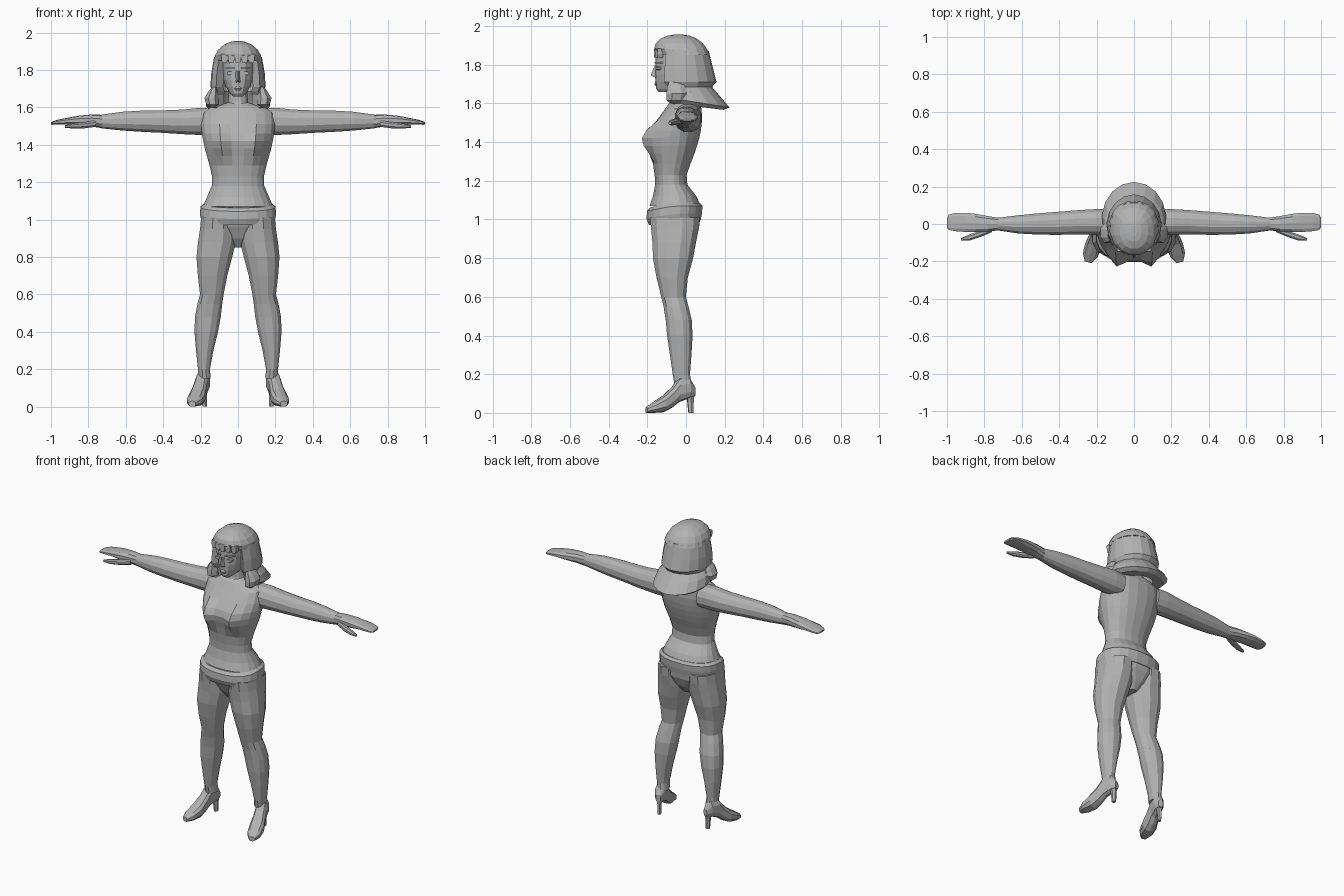
import bpy, bmesh
from math import sin, cos, pi, radians, exp, copysign
from mathutils import Vector

grey = bpy.data.materials.new("plain_grey")
grey.diffuse_color = (0.45, 0.45, 0.45, 1)


def loft(name, rings, mirror=False):
    """Bridge closed rings of equal length, cap both ends."""
    bm = bmesh.new()
    loops = [[bm.verts.new(p) for p in r] for r in rings]
    for a, b in zip(loops, loops[1:]):
        for i in range(len(a)):
            j = (i + 1) % len(a)
            bm.faces.new((a[i], a[j], b[j], b[i]))
    bm.faces.new(loops[0])
    bm.faces.new(loops[-1])
    bmesh.ops.recalc_face_normals(bm, faces=bm.faces)
    me = bpy.data.meshes.new(name)
    bm.to_mesh(me)
    bm.free()
    me.materials.append(grey)
    ob = bpy.data.objects.new(name, me)
    bpy.context.collection.objects.link(ob)
    if mirror:
        ob.modifiers.new("mirror", 'MIRROR').use_mirror_merge = False
    return ob


def spow(v, p):
    return copysign(abs(v) ** p, v)


def oval(n, lo_a, hi_a, lo_b, hi_b, p=0.9):
    """Rounded section filling the box lo..hi on two axes."""
    out = []
    for i in range(n):
        t = 2 * pi * (i + 0.5) / n
        out.append(((lo_a + hi_a) / 2 + (hi_a - lo_a) / 2 * spow(cos(t), p),
                    (lo_b + hi_b) / 2 + (hi_b - lo_b) / 2 * spow(sin(t), p)))
    return out


def flat_ring(z, x0, x1, y0, y1, n=12, p=0.9):
    return [(x, y, z) for x, y in oval(n, x0, x1, y0, y1, p)]


# Torso: height, half width, front, back, bust depth
torso = [(1.625, .06, -.06, .05, 0), (1.605, .14, -.085, .068, 0),
         (1.57, .195, -.11, .082, 0), (1.51, .2, -.15, .084, .012),
         (1.46, .195, -.178, .078, .04), (1.42, .188, -.185, .07, .056),
         (1.38, .18, -.18, .058, .05), (1.34, .168, -.177, .045, .025),
         (1.29, .154, -.172, .025, 0), (1.23, .14, -.163, .004, 0),
         (1.18, .142, -.16, .008, 0), (1.12, .168, -.172, .055, 0),
         (1.07, .19, -.19, .078, 0)]
rings = []
for z, w, f, b, bust in torso:
    rings.append([(x, y - (bust * exp(-((abs(x) - .09) / .05) ** 2) if y < -.06 else 0), z)
                  for x, y, z in flat_ring(z, -w, w, f, b, 20)])
loft("torso", rings)

# Hip band with a lip, dipping at the front
band = [(1.085, .186, -.186, .074), (1.07, .203, -.203, .087),
        (1.03, .205, -.206, .084), (.995, .197, -.193, .077)]
loft("hip_band", [[(x, y, z + (.18 * min(0, y + .06))) for x, y, z in
                   flat_ring(z, -w, w, f, b, 20, .85)] for z, w, f, b in band])
pelvis = [(1.02, .195, -.19, .077), (.96, .19, -.17, .07),
          (.9, .1, -.14, .045), (.85, .03, -.1, .01)]
loft("pelvis", [flat_ring(z, -w, w, f, b, 16) for z, w, f, b in pelvis])

# Legs: height, inner x, outer x, front, back
legs = [(1.01, .012, .2, -.19, .076), (.95, .008, .206, -.184, .07),
        (.88, .008, .217, -.177, .055), (.8, .028, .225, -.174, .04),
        (.7, .055, .217, -.155, .012), (.6, .075, .205, -.13, .001),
        (.55, .082, .219, -.118, .015), (.48, .09, .232, -.107, .032),
        (.4, .105, .235, -.1, .036), (.3, .13, .226, -.085, .03),
        (.2, .149, .215, -.07, .022), (.15, .145, .212, -.062, .03)]
loft("leg", [flat_ring(*s) for s in legs], True)

# Shoes run from the heel out to the pointed toe
heel_at = Vector((.172, .045, 0))
ahead = Vector((.245, -.205, 0)) - heel_at
length = ahead.length
ahead.normalize()
across = Vector((-ahead.y, ahead.x, 0))


def shoe_point(u, s, z):
    return heel_at + ahead * u + across * s + Vector((0, 0, z))


shoe = [(0, .016, .085, .135), (.03, .033, .075, .185), (.085, .036, .055, .185),
        (.12, .039, .028, .138), (.165, .046, .004, .095),
        (.22, .043, 0, .058), (length, .02, 0, .03)]
loft("shoe", [[shoe_point(u, s, z) for s, z in oval(10, -w, w, lo, hi, .8)]
              for u, w, lo, hi in shoe], True)
spike = [(.11, .002, .06, .024), (.07, .004, .042, .014), (0, .008, .034, .012)]
loft("shoe_heel", [[shoe_point(u, s, z) for u, s in oval(6, a, b, -w, w)]
                   for z, a, b, w in spike], True)

# Arms and flat hands: x, bottom, top, front, back
arm = [(.13, 1.45, 1.595, -.06, .08), (.2, 1.45, 1.6, -.06, .082),
       (.3, 1.455, 1.59, -.058, .076), (.42, 1.463, 1.585, -.06, .066),
       (.52, 1.468, 1.584, -.058, .058), (.62, 1.475, 1.578, -.052, .048),
       (.73, 1.487, 1.562, -.035, .034)]
loft("arm", [[(x, y, z) for y, z in oval(12, f, b, lo, hi)]
             for x, lo, hi, f, b in arm], True)
hand = [(.72, 1.488, 1.56, -.035, .034), (.78, 1.497, 1.562, -.042, .044),
        (.85, 1.502, 1.556, -.046, .057), (.9, 1.507, 1.547, -.045, .062),
        (.96, 1.508, 1.535, -.04, .06), (.99, 1.507, 1.526, -.033, .052),
        (1.0, 1.509, 1.52, -.02, .035)]
loft("hand", [[(x, y, z) for y, z in oval(10, f, b, lo, hi, .8)]
              for x, lo, hi, f, b in hand], True)
thumb = [(.76, 1.495, 1.53, -.045, -.01), (.82, 1.487, 1.523, -.07, -.035),
         (.88, 1.486, 1.515, -.09, -.055), (.925, 1.49, 1.505, -.09, -.075)]
loft("thumb", [[(x, y, z) for y, z in oval(8, f, b, lo, hi)]
               for x, lo, hi, f, b in thumb], True)

# Neck and face
loft("neck", [flat_ring(z, -w, w, -w - .01, w) for z, w in
              ((1.59, .07), (1.63, .055), (1.7, .05))])
face = [(1.658, .026, -.14, -.07), (1.675, .045, -.154, 0), (1.71, .066, -.158, .04),
        (1.75, .08, -.16, .07), (1.8, .086, -.158, .08), (1.87, .086, -.155, .08)]
loft("face", [flat_ring(z, -w, w, f, b, 14) for z, w, f, b in face])
loft("nose", [[(-.014, -.15, z0), (.014, -.15, z0), (.004, y, z1), (-.004, y, z1)]
              for z0, z1, y in ((1.732, 1.738, -.17), (1.742, 1.746, -.183),
                                (1.795, 1.795, -.162))])
loft("lips", [flat_ring(z, -w, w, y, -.14, 8) for z, w, y in
              ((1.69, .01, -.157), (1.7, .02, -.165), (1.712, .01, -.16))])
loft("eye", [[(x, y, z) for x, z in oval(8, .022, .06, 1.772, 1.792)]
             for y in (-.13, -.158)], True)
loft("eyebrow", [[(x, y, 1.806), (x, y, 1.814), (x, y + .02, 1.814), (x, y + .02, 1.806)]
                 for x, y in ((.016, -.164), (.045, -.155), (.066, -.135))], True)

# Hair crown
crown = [(1.85, .132, -.15, .124), (1.88, .124, -.168, .112), (1.91, .106, -.158, .09),
         (1.935, .076, -.133, .058), (1.95, .042, -.095, .02), (1.955, .018, -.065, -.01)]
loft("hair_crown", [flat_ring(z, -w, w, f, b, 16) for z, w, f, b in crown])

# Fringe locks
for i in range(5):
    x = (i - 2) * .036
    y = -.166 + 3.5 * x * x
    loft("fringe_lock", [[(x - w, y, z), (x + w, y, z), (x + w, y + .03, z), (x - w, y + .03, z)]
                         for z, w in ((1.885, .018), (1.855, .017), (1.836, .011))])

# Long hair wrapping the sides and back, flipped out at the hem
# height, half width, centre y, depth, inner scale, tilt
locks = [(1.87, .128, -.02, .138, .68, 0), (1.78, .144, -.015, .155, .68, 0),
         (1.71, .148, -.01, .168, .68, 0), (1.685, .136, -.005, .14, .66, 0),
         (1.66, .16, .01, .16, .6, .1), (1.615, .172, .03, .195, .55, .16),
         (1.59, .15, .03, .165, .6, .12)]
steps = 12
rings = []
for z, w, c, d, k, tilt in locks:
    arc = [radians(-38 + 256 * i / steps) for i in range(steps + 1)]
    outer = [(w * cos(t), c + d * sin(t)) for t in arc]
    inner = [(k * w * cos(t), c + k * d * sin(t)) for t in reversed(arc)]
    rings.append([(x, y, z - tilt * y) for x, y in outer + inner])
loft("long_hair", rings)

# Curls resting on the shoulders
curl = [(1.6, .125, .15, -.08, -.03), (1.615, .1, .172, -.105, 0),
        (1.65, .098, .182, -.105, .01), (1.685, .105, .16, -.1, 0),
        (1.71, .11, .14, -.09, -.02)]
loft("hair_curl", [flat_ring(*s, n=8) for s in curl], True)
